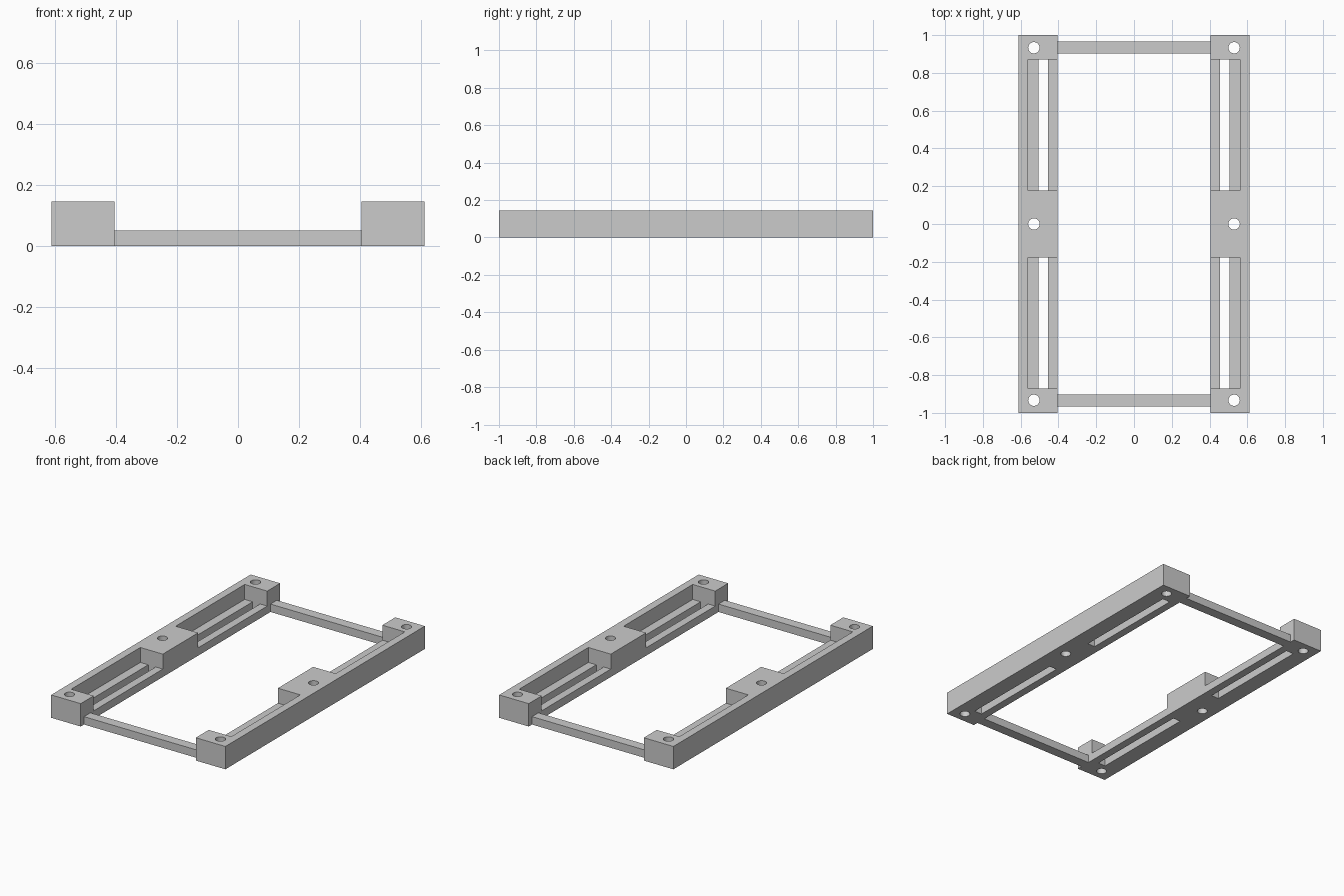
import bpy

cube = bpy.data.objects.get("Cube")
if cube:
    bpy.data.objects.remove(cube, do_unlink=True)

# Single plain grey
grey = bpy.data.materials.new("plain_grey")
grey.use_nodes = True
GREY = (0.6, 0.6, 0.6, 1)
grey.diffuse_color = GREY
grey.node_tree.nodes["Principled BSDF"].inputs["Base Color"].default_value = GREY

# Main dimensions
OUTER, WALL, INNER = 0.6115, 0.562, 0.404
SLOT_OUT, SLOT_IN = 0.506, 0.454
TOP, FLOOR = 0.145, 0.05
HALF, END, MID = 1.0, 0.87, 0.177
HOLE_X, HOLE_Y, HOLE_R = 0.53, 0.933, 0.03
OVER = 0.1


def box(name, x, y, z):
    """Box spanning the given (low, high) ranges."""
    spans = (x, y, z)
    bpy.ops.mesh.primitive_cube_add(size=1, location=[(a + b) / 2 for a, b in spans])
    obj = bpy.context.object
    obj.name = name
    obj.scale = [abs(b - a) for a, b in spans]
    bpy.ops.object.transform_apply(location=True, rotation=False, scale=True)
    obj.data.materials.append(grey)
    return obj


def cut(target, cutter):
    """Subtract the cutter from the target and discard it."""
    mod = target.modifiers.new("cut", 'BOOLEAN')
    mod.operation, mod.solver, mod.object = 'DIFFERENCE', 'EXACT', cutter
    bpy.context.view_layer.objects.active = target
    bpy.ops.object.modifier_apply(modifier=mod.name)
    bpy.data.objects.remove(cutter, do_unlink=True)


for side, s in (("left", 1), ("right", -1)):
    rail = box(side + "_rail", (s * INNER, s * OUTER), (-HALF, HALF), (0, TOP))
    # Open pockets and floor slots between the mounting blocks
    for d in (1, -1):
        y = (d * MID, d * END)
        cut(rail, box("pocket_cutter", (s * (INNER - OVER), s * WALL), y, (FLOOR, TOP + OVER)))
        cut(rail, box("slot_cutter", (s * SLOT_IN, s * SLOT_OUT), y, (-OVER, FLOOR + OVER / 2)))
    # Screw holes through the blocks
    for y in (-HOLE_Y, 0, HOLE_Y):
        bpy.ops.mesh.primitive_cylinder_add(vertices=32, radius=HOLE_R, depth=1,
                                            location=(s * HOLE_X, y, 0))
        cutter = bpy.context.object
        cutter.data.materials.append(grey)
        cut(rail, cutter)
    bpy.ops.object.select_all(action='DESELECT')
    rail.select_set(True)
    bpy.context.view_layer.objects.active = rail
    bpy.ops.object.shade_smooth_by_angle()

# Thin bars joining the two rails
for name, d in (("back_crossbar", 1), ("front_crossbar", -1)):
    box(name, (-INNER, INNER), (d * 0.903, d * 0.967), (0, FLOOR))
